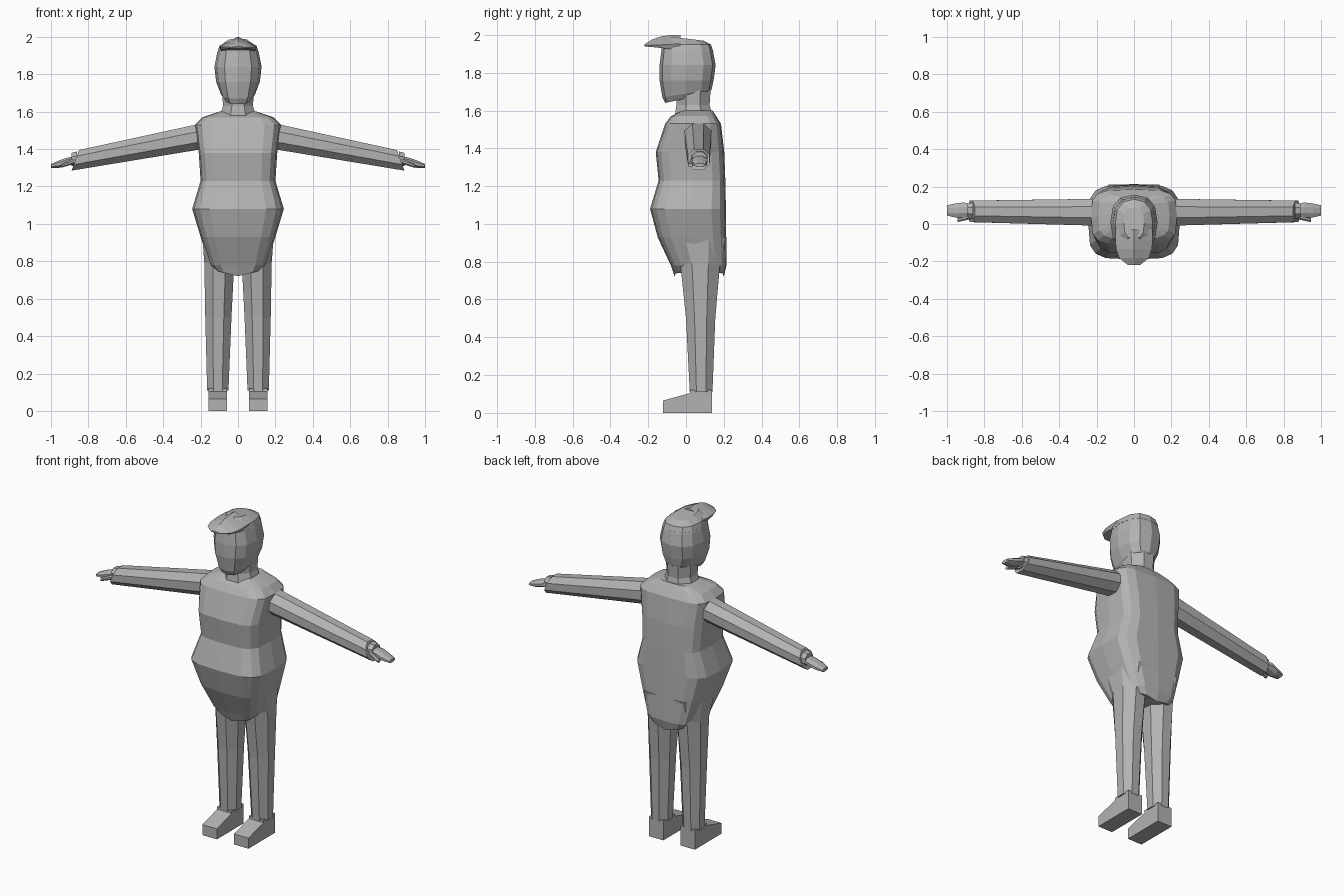
import bpy, bmesh
from math import cos, sin, pi, sqrt, copysign

if "Cube" in bpy.data.objects:
    bpy.data.objects.remove(bpy.data.objects["Cube"])

grey = bpy.data.materials.new("plain grey")
grey.use_nodes = True
shade = (0.45, 0.45, 0.45, 1)
grey.diffuse_color = shade
grey.node_tree.nodes["Principled BSDF"].inputs["Base Color"].default_value = shade


def loft(name, rings, side=1):
    """Skin a closed solid over rings of points; side -1 mirrors it in x."""
    bm = bmesh.new()
    loops = [[bm.verts.new((x * side, y, z)) for x, y, z in ring] for ring in rings]
    for lower, upper in zip(loops, loops[1:]):
        for i in range(len(lower)):
            bm.faces.new((lower[i - 1], lower[i], upper[i], upper[i - 1]))
    bm.faces.new(loops[0])
    bm.faces.new(loops[-1])
    bmesh.ops.recalc_face_normals(bm, faces=bm.faces)
    mesh = bpy.data.meshes.new(name)
    bm.to_mesh(mesh)
    bm.free()
    mesh.materials.append(grey)
    part = bpy.data.objects.new(name, mesh)
    bpy.context.collection.objects.link(part)


def unit_section(sides, power, turned):
    """Rounded polygon filling a square; a lower power makes squarer corners."""
    step = 2 * pi / sides
    points = []
    for i in range(sides):
        angle = step * (i + turned / 2)
        points.append([copysign(abs(c) ** power, c) for c in (cos(angle), sin(angle))])
    reach = max(u for u, v in points)
    return [(u / reach, v / reach) for u, v in points]


TORSO = unit_section(sides=16, power=0.5, turned=False)
HEAD = unit_section(sides=12, power=0.8, turned=False)
LIMB = unit_section(sides=8, power=1, turned=True)


def level(section, z, width, front, back, x=0, tilt=0, drop=0):
    """Horizontal ring; tilt lowers the front, drop lowers the middle."""
    middle, depth = (front + back) / 2, (back - front) / 2
    return [(x + width * u, middle + depth * v, z + tilt * v - drop * (1 - abs(u)))
            for u, v in section]


def upright(x, z, height, front, back, lean=0):
    """Ring across an arm; lean slants it to sit square to the arm."""
    middle, depth = (front + back) / 2, (back - front) / 2
    return [(x + lean * v, middle + depth * u, z + height * v) for u, v in LIMB]


# Torso: shoulder cap, evenly spaced levels from chest to hips, then crotch
torso = [level(TORSO, z=1.6, width=0.1, front=-0.02, back=0.14),
         level(TORSO, z=1.57, width=0.19, front=-0.08, back=0.16)]
widths = (0.23, 0.21, 0.2, 0.245, 0.2, 0.15)
fronts = (-0.11, -0.16, -0.145, -0.19, -0.15, -0.08)
for i, (width, front) in enumerate(zip(widths, fronts)):
    torso.append(level(TORSO, z=1.53 - 0.15 * i, width=width, front=front,
                       back=0.22 - 0.035 / (i + 1)))
torso.append(level(TORSO, z=0.75, width=0.12, front=-0.06, back=0.2, drop=0.03))
loft("torso", torso)

# Neck
loft("neck", [level(LIMB, z=1.57, width=0.1, front=-0.06, back=0.14),
              level(LIMB, z=1.63, width=0.08, front=-0.05, back=0.125),
              level(LIMB, z=1.71, width=0.085, front=-0.055, back=0.13)])

# Head, with the jaw tilted down toward the chin
loft("head", [level(HEAD, z=1.665, width=0.07, front=-0.11, back=0.12, tilt=0.025),
              level(HEAD, z=1.69, width=0.09, front=-0.125, back=0.135, tilt=0.02),
              level(HEAD, z=1.76, width=0.117, front=-0.14, back=0.146),
              level(HEAD, z=1.84, width=0.126, front=-0.14, back=0.157),
              level(HEAD, z=1.92, width=0.11, front=-0.13, back=0.142)])

# Hair crown
loft("hair_crown", [level(HEAD, z=1.91, width=0.113, front=-0.13, back=0.145),
                    level(HEAD, z=1.95, width=0.1, front=-0.13, back=0.132),
                    level(HEAD, z=1.98, width=0.055, front=-0.08, back=0.09, tilt=-0.01)])

# Peak of hair jutting over the brow, ridged on top and narrowing to the tip
peak = []
for t in (0, 0.3, 0.55, 0.8, 1):
    y, half = -0.03 - 0.19 * t, 0.1 * sqrt(1 - 0.9 * t ** 4)
    ridge, edge, under = 2 - 0.05 * t ** 3, 1.952 - 0.008 * t, 1.92 + 0.02 * t
    peak.append([(0, y, ridge), (half, y, edge), (half * 0.9, y, under),
                 (-half * 0.9, y, under), (-half, y, edge)])
loft("hair_peak", peak)

for name, side in (("left", 1), ("right", -1)):
    # Sleeve sloping down from the shoulder, with a cuff inside its end
    loft(name + "_sleeve", [
        upright(x=0.16, z=1.475, height=0.07, front=-0.01, back=0.135),
        upright(x=0.87, z=1.34, height=0.055, front=0.01, back=0.125, lean=-0.02),
    ], side)
    loft(name + "_cuff", [
        upright(x=0.86, z=1.345, height=0.042, front=0.025, back=0.115),
        upright(x=0.89, z=1.345, height=0.035, front=0.035, back=0.11)], side)

    # Flat hand and short thumb
    loft(name + "_hand", [
        upright(x=0.86, z=1.345, height=0.02, front=0.04, back=0.105),
        upright(x=0.91, z=1.335, height=0.02, front=0.035, back=0.115),
        upright(x=0.955, z=1.32, height=0.02, front=0.035, back=0.11),
        upright(x=1, z=1.31, height=0.01, front=0.045, back=0.1)], side)
    loft(name + "_thumb", [
        upright(x=0.875, z=1.335, height=0.014, front=0.025, back=0.055),
        upright(x=0.945, z=1.31, height=0.01, front=0.01, back=0.035)], side)

    # Trouser leg
    loft(name + "_leg", [
        level(LIMB, x=0.1, z=0.925, width=0.09, front=-0.1, back=0.21),
        level(LIMB, x=0.1, z=0.79, width=0.08, front=-0.03, back=0.18),
        level(LIMB, x=0.105, z=0.5, width=0.07, front=0, back=0.155),
        level(LIMB, x=0.108, z=0.11, width=0.057, front=0.02, back=0.14)], side)

    # Shoe: side outline carried across the width
    heel, toe, ankle = 0.138, -0.122, 0.022
    outline = [(toe, 0), (heel, 0), (heel, 0.12), (ankle, 0.12),
               (ankle, 0.105), (toe, 0.065)]
    loft(name + "_shoe", [[(x, y, z) for y, z in outline] for x in (0.058, 0.157)], side)
